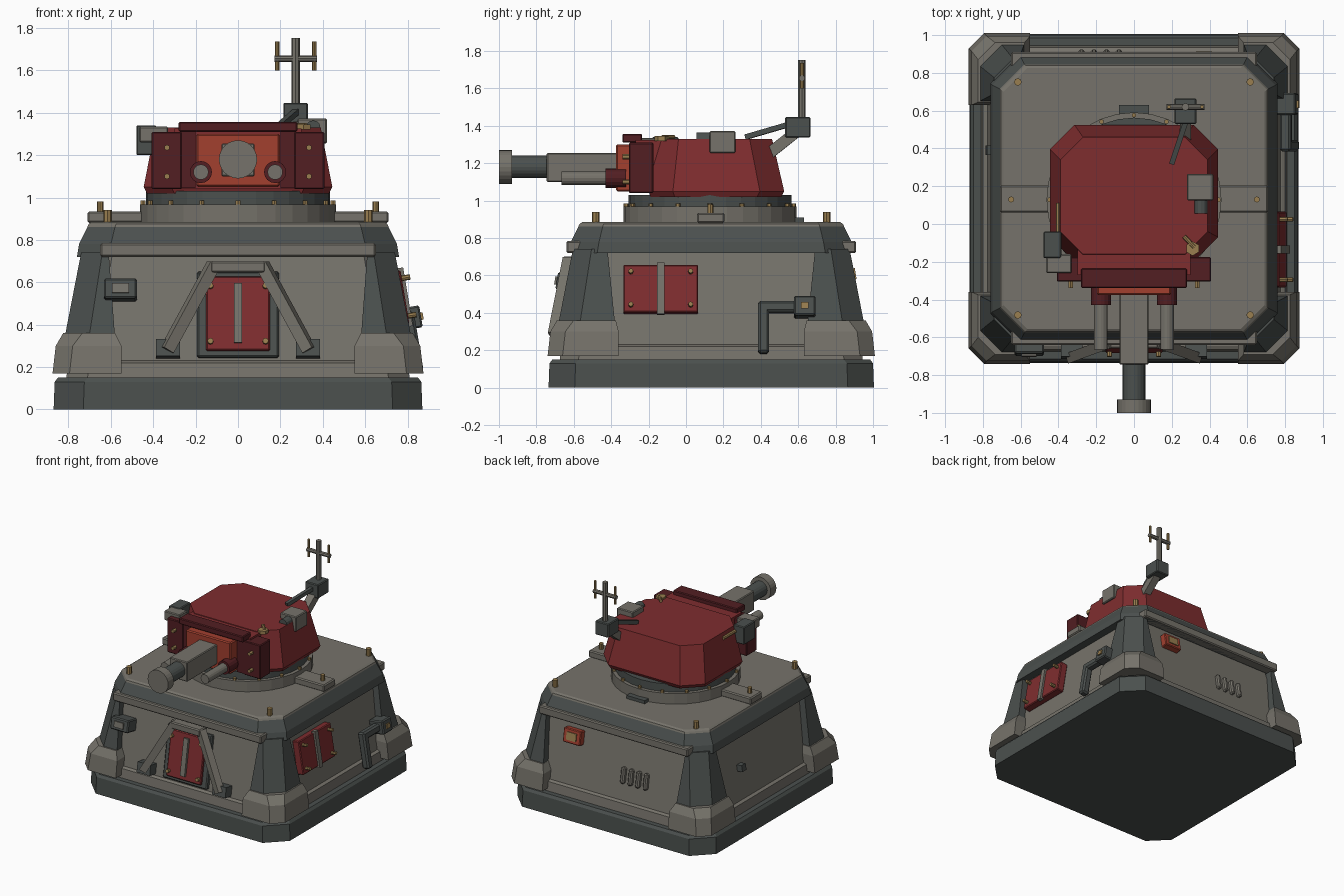
import bpy, bmesh, math
from mathutils import Matrix, Vector

if "Cube" in bpy.data.objects:
    bpy.data.objects.remove(bpy.data.objects["Cube"])

CY = 0.135                      # centre of the bunker along y
TILT = math.atan(0.1 / 0.6)     # lean of the walls


def material(name, r, g, b):
    m = bpy.data.materials.new(name)
    m.use_nodes = True
    m.diffuse_color = (r, g, b, 1)
    m.node_tree.nodes["Principled BSDF"].inputs["Base Color"].default_value = (r, g, b, 1)
    return m


GREY = material("warm grey", 0.18, 0.17, 0.145)
DARK = material("dark green grey", 0.07, 0.08, 0.076)
RED = material("red", 0.21, 0.026, 0.028)
MAROON = material("dark red", 0.085, 0.013, 0.016)
ORANGE = material("orange red", 0.36, 0.05, 0.028)
BRASS = material("brass", 0.32, 0.21, 0.08)


def finish(name, bm, mat, bevel=0):
    bmesh.ops.recalc_face_normals(bm, faces=bm.faces)
    me = bpy.data.meshes.new(name)
    bm.to_mesh(me)
    bm.free()
    me.materials.append(mat)
    ob = bpy.data.objects.new(name, me)
    bpy.context.collection.objects.link(ob)
    if bevel:
        mod = ob.modifiers.new("bevel", "BEVEL")
        mod.width, mod.segments = bevel, 1
    return ob


def loft(name, rings, mat):
    bm = bmesh.new()
    vs = [[bm.verts.new(p) for p in ring] for ring in rings]
    n = len(vs[0])
    for a, b in zip(vs, vs[1:]):
        for i in range(n):
            bm.faces.new((a[i], a[(i + 1) % n], b[(i + 1) % n], b[i]))
    bm.faces.new(vs[0])
    bm.faces.new(vs[-1])
    return finish(name, bm, mat)


def octa(hx, c, z, y0=None, y1=None):
    # chamfered rectangle, square about the bunker centre by default
    y0 = CY - hx if y0 is None else y0
    y1 = CY + hx if y1 is None else y1
    return [(-hx + c, y0, z), (hx - c, y0, z), (hx, y0 + c, z), (hx, y1 - c, z),
            (hx - c, y1, z), (-hx + c, y1, z), (-hx, y1 - c, z), (-hx, y0 + c, z)]


def box(name, loc, size, mat, frame=Matrix(), bevel=0):
    bm = bmesh.new()
    m = frame @ Matrix.Translation(loc) @ Matrix.Diagonal((*size, 1))
    bmesh.ops.create_cube(bm, size=1, matrix=m)
    return finish(name, bm, mat, bevel)


def span(name, x, y, z, mat, bevel=0):
    # box given by its extents on each axis
    lo, hi = Vector((x[0], y[0], z[0])), Vector((x[1], y[1], z[1]))
    return box(name, (lo + hi) / 2, hi - lo, mat, bevel=bevel)


def rod(name, a, b, r, mat, sides=8, frame=Matrix(), r2=None):
    a, b = Vector(a), Vector(b)
    turn = (b - a).to_track_quat('Z', 'Y').to_matrix().to_4x4()
    bm = bmesh.new()
    bmesh.ops.create_cone(bm, cap_ends=True, segments=sides, radius1=r, radius2=r2 or r,
                          depth=(b - a).length, matrix=frame @ Matrix.Translation((a + b) / 2) @ turn)
    return finish(name, bm, mat)


def beam(name, a, b, w, t, mat):
    a, b = Vector(a), Vector(b)
    turn = (b - a).to_track_quat('Z', 'Y').to_matrix().to_4x4()
    return box(name, (0, 0, 0), (w, t, (b - a).length), mat, Matrix.Translation((a + b) / 2) @ turn)


def wall(turns, u, z):
    # frame on a sloping wall: x along, -y outward, z up the slope
    half = 0.79 - (z - 0.15) / 6
    return (Matrix.Translation((0, CY, 0)) @ Matrix.Rotation(turns * math.pi / 2, 4, 'Z')
            @ Matrix.Translation((u, -half, z)) @ Matrix.Rotation(-TILT, 4, 'X'))


# Bunker
loft("base_slab", [octa(0.87, 0.14, 0), octa(0.865, 0.14, 0.13), octa(0.85, 0.14, 0.15)], DARK)
loft("bunker_walls", [octa(0.79, 0.1, 0.15), octa(0.69, 0.1, 0.75)], GREY)
loft("wall_skirt", [octa(0.81, 0.1, 0.15), octa(0.80, 0.1, 0.22), octa(0.78, 0.1, 0.23)], GREY)
loft("roof_band", [octa(0.76, 0.15, 0.72), octa(0.75, 0.15, 0.78), octa(0.71, 0.13, 0.862)], DARK)
loft("roof_plate", [octa(0.71, 0.13, 0.862), octa(0.705, 0.13, 0.875), octa(0.69, 0.125, 0.885)], GREY)
for s, side in ((-1, "front"), (1, "back")):
    y = CY + s * 0.735
    span(side + "_roof_beam", (-0.65, 0.65), (y - 0.04, y + 0.04), (0.72, 0.785), GREY, 0.008)


def corner(sx, sy, ix, iy, o, c, z):
    pts = [(ix, iy), (o, iy), (o, o - c), (o - c, o), (ix, o)]
    return [(sx * x, CY + sy * y, z) for x, y in pts]


for sx in (-1, 1):
    for sy in (-1, 1):
        loft("corner_pillar", [corner(sx, sy, 0.57, 0.5, 0.845, 0.12, 0.2),
                               corner(sx, sy, 0.61, 0.555, 0.74, 0.10, 0.74)], DARK)
        loft("corner_foot", [corner(sx, sy, 0.55, 0.495, 0.875, 0.08, 0.17),
                             corner(sx, sy, 0.55, 0.495, 0.86, 0.08, 0.30),
                             corner(sx, sy, 0.58, 0.51, 0.825, 0.09, 0.36)], GREY)
        x, y = sx * 0.615, CY + sy * 0.617
        rod("roof_bolt", (x, y, 0.87), (x, y, 0.94), 0.02, BRASS)
    xs = sorted((sx * 0.42, sx * 0.71))
    span("roof_pad", xs, (0.06, 0.205), (0.88, 0.935), GREY, 0.008)
    rod("pad_bolt", (sx * 0.65, 0.13, 0.93), (sx * 0.65, 0.13, 0.98), 0.016, BRASS)
span("rear_roof_block", (-0.08, 0.08), (0.56, 0.63), (0.88, 0.91), DARK)

# Front door with its brace
door = wall(0, 0, 0.445)
box("door_frame", (0, -0.01, 0), (0.385, 0.04, 0.41), DARK, door, 0.008)
box("door", (0, -0.03, 0), (0.3, 0.04, 0.355), RED, door, 0.006)
box("door_bar", (0, -0.055, 0), (0.04, 0.03, 0.285), GREY, door)
for u in (-0.13, 0.13):
    for v in (-0.135, 0.13):
        rod("door_bolt", (u, -0.04, v), (u, -0.075, v), 0.014, BRASS, frame=door)
span("brace_top", (-0.13, 0.13), (-0.66, -0.57), (0.645, 0.7), GREY, 0.008)
for s in (-1, 1):
    beam("brace_leg", (s * 0.115, -0.625, 0.685), (s * 0.335, -0.705, 0.28), 0.055, 0.055, GREY)
    box("brace_foot", (s * 0.33, -0.03, 0), (0.115, 0.09, 0.08), DARK, wall(0, 0, 0.28))
panel = wall(0, -0.555, 0.555)
box("front_switch_box", (0, -0.05, 0), (0.155, 0.11, 0.095), DARK, panel, 0.008)
box("switch_cover", (0, -0.108, 0), (0.08, 0.015, 0.045), GREY, panel)

# Hatch and pipe on the left wall
hatch = wall(1, -0.27, 0.52)
box("side_hatch", (0, -0.03, 0), (0.4, 0.06, 0.258), RED, hatch, 0.006)
box("hatch_bar", (0, -0.06, 0), (0.04, 0.03, 0.28), GREY, hatch)
for u in (-0.16, 0.16):
    for v in (-0.09, 0.09):
        rod("hatch_bolt", (u, -0.05, v), (u, -0.1, v), 0.013, BRASS, frame=hatch)
pipe = wall(1, 0.28, 0.42)
box("pipe_riser", (0, -0.06, -0.11), (0.06, 0.06, 0.28), DARK, pipe, 0.012)
box("pipe_run", (0.1, -0.06, 0), (0.24, 0.06, 0.06), DARK, pipe, 0.012)
box("pipe_junction_box", (0.22, -0.06, 0), (0.115, 0.12, 0.105), DARK, pipe, 0.008)
box("junction_light", (0.22, -0.123, 0), (0.04, 0.015, 0.035), BRASS, pipe)

# Right and rear wall fittings
box("right_wall_stud", (0, -0.02, 0), (0.05, 0.05, 0.05), DARK, wall(-1, -0.255, 0.47))
for i in range(4):
    box("rear_vent", (0, -0.015, 0), (0.034, 0.04, 0.125), GREY, wall(2, 0.08 + i * 0.066, 0.42), 0.01)
beacon = wall(2, -0.37, 0.6)
box("rear_beacon", (0, -0.02, 0), (0.15, 0.06, 0.11), ORANGE, beacon, 0.006)
box("beacon_lens", (0, -0.052, 0), (0.085, 0.012, 0.06), BRASS, beacon)

# Turret ring
rod("turret_ring", (0, 0.128, 0.88), (0, 0.128, 0.968), 0.463, GREY, 32)
rod("turret_collar", (0, 0.128, 0.96), (0, 0.128, 1.03), 0.435, DARK, 32)
for i in range(16):
    a = i * math.pi / 8
    x, y = 0.448 * math.sin(a), 0.128 + 0.448 * math.cos(a)
    rod("ring_bolt", (x, y, 0.95), (x, y, 0.985), 0.013, BRASS, 6)

# Turret hull and armour
loft("turret_hull", [octa(0.43, 0.13, 1.02, -0.19, 0.51), octa(0.445, 0.13, 1.05, -0.2, 0.525),
                     octa(0.39, 0.12, 1.33, -0.16, 0.46)], RED)
span("turret_nose", (-0.3, 0.3), (-0.27, -0.1), (1.04, 1.325), RED)
span("mantlet", (-0.197, 0.197), (-0.375, -0.25), (1.05, 1.3), ORANGE, 0.008)
span("brow_bar", (-0.28, 0.28), (-0.34, -0.235), (1.31, 1.357), MAROON, 0.006)
for s in (-1, 1):
    span("cheek_armour", sorted((s * 0.2, s * 0.34)), (-0.3, -0.2), (1.045, 1.31), MAROON)
    span("cheek_plate", sorted((s * 0.265, s * 0.408)), (-0.305, -0.175), (1.04, 1.31), MAROON, 0.006)
    for z in (1.1, 1.235):
        rod("cheek_bolt", (s * 0.335, -0.29, z), (s * 0.335, -0.34, z), 0.014, BRASS, 6)
    rod("side_gun_collar", (s * 0.175, -0.32, 1.12), (s * 0.175, -0.43, 1.12), 0.052, MAROON, 16)
    rod("side_gun", (s * 0.175, -0.4, 1.12), (s * 0.175, -0.665, 1.12), 0.036, GREY, 16)

# Main gun
span("gun_sleeve", (-0.078, 0.078), (-0.745, -0.36), (1.1, 1.255), GREY, 0.006)
rod("gun_barrel", (0, -0.72, 1.18), (0, -0.95, 1.18), 0.06, DARK, 20)
rod("gun_muzzle", (0, -0.93, 1.18), (0, -1, 1.18), 0.09, GREY, 24)

# Sights on the turret sides
span("right_sight_mount", (-0.48, -0.385), (-0.18, -0.04), (1.2, 1.34), DARK, 0.006)
span("right_sight", (-0.465, -0.33), (-0.26, -0.16), (1.26, 1.335), GREY, 0.006)
rod("right_sight_rod", (-0.4, -0.06, 1.29), (-0.4, 0.11, 1.29), 0.014, BRASS)
span("left_sight", (0.28, 0.42), (0.125, 0.265), (1.255, 1.372), GREY, 0.006)
rod("left_sight_lens", (0.355, 0.055, 1.33), (0.355, 0.14, 1.33), 0.034, DARK, 12)
rod("roof_cap", (0.31, -0.13, 1.32), (0.31, -0.13, 1.345), 0.038, BRASS, 6)
rod("roof_cap_lever", (0.265, -0.065, 1.34), (0.32, -0.125, 1.34), 0.012, BRASS)

# Antenna
beam("antenna_arm", (0.27, 0.43, 1.24), (0.275, 0.6, 1.375), 0.06, 0.06, GREY)
beam("antenna_cable", (0.2, 0.32, 1.34), (0.28, 0.56, 1.41), 0.028, 0.028, DARK)
span("antenna_box", (0.214, 0.33), (0.53, 0.665), (1.338, 1.447), DARK, 0.006)
rod("antenna_mast", (0.272, 0.62, 1.43), (0.272, 0.62, 1.752), 0.02, GREY)
rod("antenna_crossbar", (0.172, 0.62, 1.655), (0.372, 0.62, 1.655), 0.016, GREY)
for x in (0.185, 0.36):
    rod("antenna_tip", (x, 0.62, 1.6), (x, 0.62, 1.737), 0.01, BRASS)
